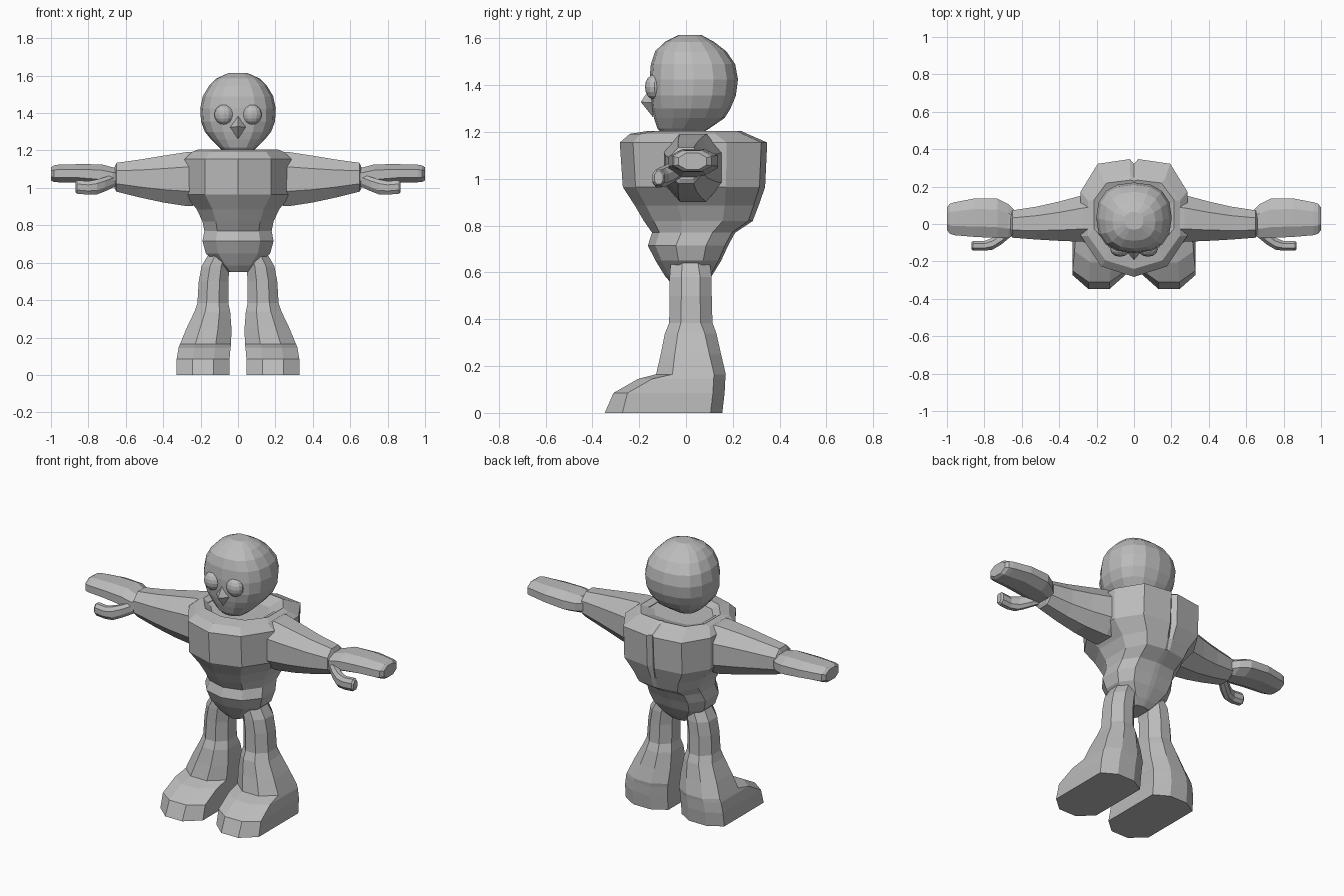
import bpy, bmesh, math

grey = bpy.data.materials.new("plain grey")
grey.diffuse_color = (0.5, 0.5, 0.5, 1)


def finish(name, bm, mirror=False):
    bmesh.ops.recalc_face_normals(bm, faces=bm.faces)
    me = bpy.data.meshes.new(name)
    bm.to_mesh(me)
    bm.free()
    ob = bpy.data.objects.new(name, me)
    bpy.context.collection.objects.link(ob)
    me.materials.append(grey)
    if mirror:
        ob.modifiers.new("mirror", 'MIRROR')
    return ob


def loft(name, rings, mirror=False):
    """Skin a list of equal-length point rings and cap both ends."""
    bm = bmesh.new()
    vr = [[bm.verts.new(p) for p in r] for r in rings]
    n = len(rings[0])
    for a, b in zip(vr, vr[1:]):
        for i in range(n):
            j = (i + 1) % n
            bm.faces.new((a[i], a[j], b[j], b[i]))
    bm.faces.new(vr[0])
    bm.faces.new(vr[-1])
    return finish(name, bm, mirror)


def oval(n, power):
    pts = []
    for i in range(n):
        a = 2 * math.pi * i / n
        c, s = math.cos(a), math.sin(a)
        pts.append((math.copysign(abs(c) ** (2 / power), c),
                    math.copysign(abs(s) ** (2 / power), s)))
    return pts


def level(shape, z, rx, yf, yb):
    """Horizontal ring: half width rx, reaching from yf to yb."""
    c, h = (yf + yb) / 2, (yb - yf) / 2
    return [(u * rx, c + v * h, z) for u, v in shape]


# head
head = [(1.19, .07, -.10, .06), (1.215, .10, -.122, .10), (1.26, .145, -.137, .165),
        (1.30, .177, -.147, .19), (1.355, .198, -.155, .213), (1.425, .202, -.156, .222),
        (1.49, .188, -.15, .21), (1.545, .155, -.132, .172), (1.585, .115, -.09, .12),
        (1.615, .05, -.03, .065)]
loft("head", [level(oval(16, 2.4), *r) for r in head])

# eyes
bm = bmesh.new()
bmesh.ops.create_uvsphere(bm, u_segments=12, v_segments=8, radius=1)
for v in bm.verts:
    v.co = (.075 + v.co.x * .052, -.135 + v.co.y * .04, 1.392 + v.co.z * .054)
finish("eyes", bm, True)

# pointed nose
bm = bmesh.new()
for p in [(0, -.145, 1.40), (.042, -.145, 1.325), (-.042, -.145, 1.325),
          (0, -.193, 1.328), (0, -.14, 1.262)]:
    bm.verts.new(p)
bmesh.ops.convex_hull(bm, input=bm.verts)
finish("nose", bm)

# torso with a groove down the back
torso = [(.55, .06, -.06, .08, 0), (.585, .105, -.09, .11, 0), (.65, .172, -.13, .15, 0),
         (.715, .19, -.163, .18, 0), (.77, .18, -.145, .21, 0), (.82, .19, -.18, .285, 0),
         (.885, .22, -.218, .31, .04), (.965, .285, -.27, .338, .08),
         (1.155, .285, -.283, .347, .08), (1.192, .245, -.24, .262, .06),
         (1.205, .215, -.16, .235, .03), (1.175, .16, -.13, .15, 0)]
rings = []
for z, rx, yf, yb, g in torso:
    half = [(.62, -.82), (1, -.3), (1, .45), (.68, .92), (.08, 1)]
    shape = [(0, -1)] + half + [(0, 1 - g)] + [(-u, v) for u, v in reversed(half)]
    rings.append(level(shape, z, rx, yf, yb))
loft("torso", rings)

# legs and feet in one skin: z, inner x, outer x, front y, back y, front corner depth
legs = [(0, .045, .33, -.347, .155, .075), (.085, .045, .328, -.31, .165, .06),
        (.145, .04, .318, -.205, .168, .06), (.165, .037, .31, -.128, .17, .07),
        (.25, .035, .275, -.108, .15, .06), (.34, .042, .232, -.09, .13, .055),
        (.385, .052, .217, -.072, .113, .05), (.50, .052, .21, -.07, .11, .05),
        (.58, .045, .195, -.07, .11, .05), (.65, .03, .155, -.065, .10, .05)]
rings = []
for z, x0, x1, y0, y1, cy in legs:
    cx, cb = (x1 - x0) * .3, .05
    rings.append([(x0 + cx, y0, z), (x1 - cx, y0, z), (x1, y0 + cy, z), (x1, y1 - cb, z),
                  (x1 - cx, y1, z), (x0 + cx, y1, z), (x0, y1 - cb, z), (x0, y0 + cy, z)])
loft("leg", rings, True)


def limb(name, sections):
    """Eight-sided limb along x: x, y centre, z centre, y radius, z radius."""
    k = .45
    octagon = [(1, k), (k, 1), (-k, 1), (-1, k), (-1, -k), (-k, -1), (k, -1), (1, -k)]
    loft(name, [[(x, yc + u * ry, zc + v * rz) for u, v in octagon]
                for x, yc, zc, ry, rz in sections], True)


# arms
limb("arm", [(.18, .035, 1.05, .13, .14), (.27, .03, 1.047, .125, .145),
             (.40, .015, 1.047, .105, .125), (.52, .005, 1.05, .088, .102),
             (.65, 0, 1.057, .073, .077), (.66, .005, 1.055, .06, .055)])

# mitten hands
limb("hand", [(.63, .005, 1.055, .06, .05), (.67, .015, 1.06, .09, .05),
              (.73, .03, 1.07, .105, .056), (.85, .034, 1.077, .103, .05),
              (.96, .028, 1.077, .088, .047), (.985, .028, 1.076, .08, .044),
              (1.0, .028, 1.075, .06, .035)])

# thumbs
limb("thumb", [(.65, -.03, 1.045, .03, .035), (.71, -.075, 1.02, .035, .038),
               (.755, -.105, 1.005, .032, .04), (.80, -.117, 1.0, .026, .036),
               (.86, -.117, 1.005, .026, .036), (.87, -.117, 1.005, .018, .028)])
